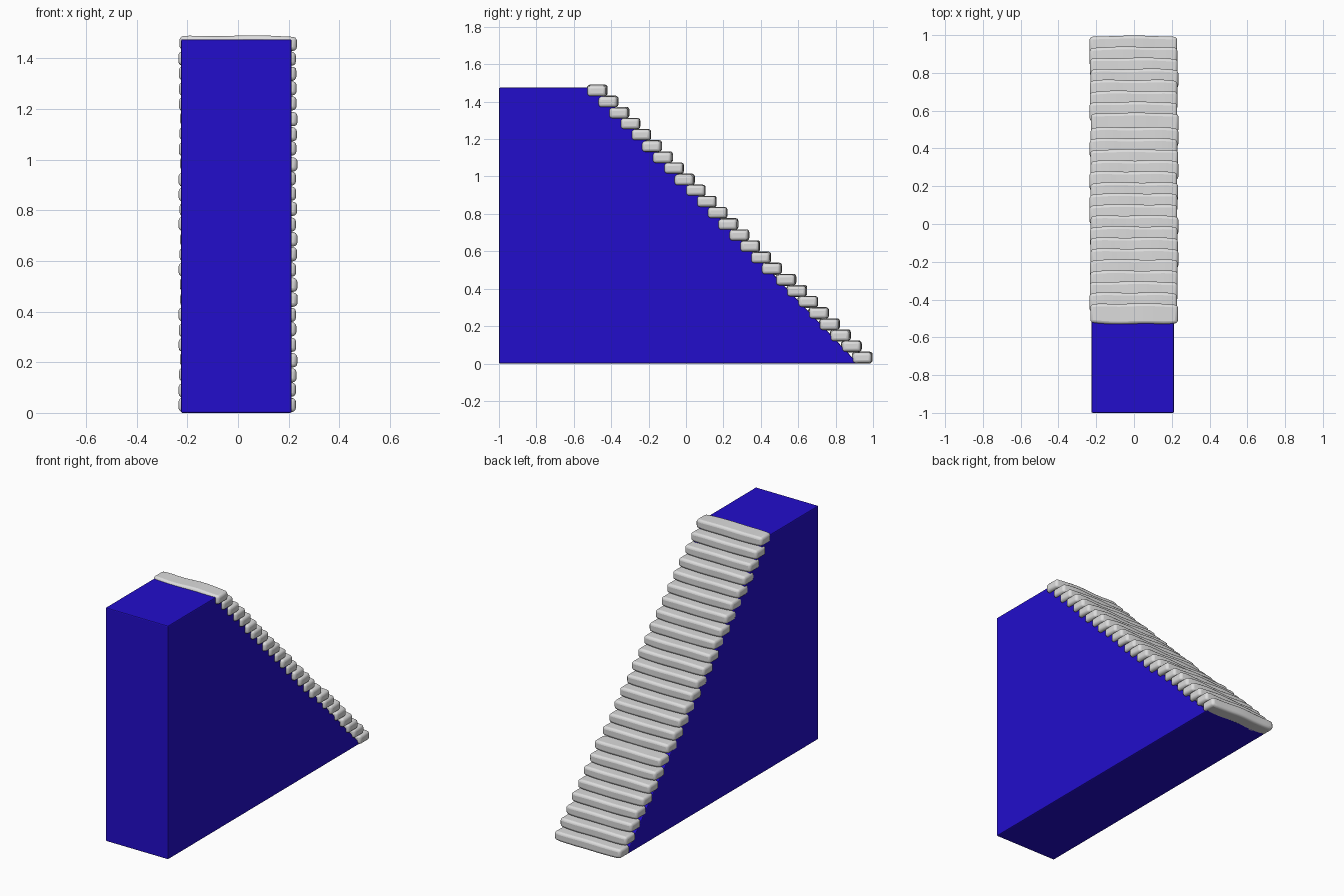
import bpy, bmesh, math, random

random.seed(4)
cube = bpy.data.objects.get("Cube")
if cube:
    bpy.data.objects.remove(cube, do_unlink=True)


def make_material(name, rgb):
    mat = bpy.data.materials.new(name)
    mat.use_nodes = True
    mat.diffuse_color = (*rgb, 1)
    mat.node_tree.nodes["Principled BSDF"].inputs["Base Color"].default_value = (*rgb, 1)
    return mat


def add_object(name, bm, mat, bevel, segments):
    bmesh.ops.recalc_face_normals(bm, faces=bm.faces)
    mesh = bpy.data.meshes.new(name)
    bm.to_mesh(mesh)
    bm.free()
    mesh.materials.append(mat)
    obj = bpy.data.objects.new(name, mesh)
    bpy.context.collection.objects.link(obj)
    mod = obj.modifiers.new("Rounded edges", "BEVEL")
    mod.width, mod.segments, mod.limit_method = bevel, segments, "ANGLE"
    mod.angle_limit = math.radians(40)
    return obj


blue = make_material("deep blue", (0.016, 0.004, 0.6))
stone = make_material("pale stone", (0.72, 0.72, 0.72))

# Solid ramp body: side profile extruded across the width
bm = bmesh.new()
profile = [(-1, 0), (0.92, 0), (-0.48, 1.475), (-1, 1.475)]
side = bm.faces.new([bm.verts.new((-0.225, y, z)) for y, z in profile])
ext = bmesh.ops.extrude_face_region(bm, geom=[side])
moved = [v for v in ext["geom"] if isinstance(v, bmesh.types.BMVert)]
bmesh.ops.translate(bm, verts=moved, vec=(0.437, 0, 0))
add_object("ramp_body", bm, blue, 0.006, 2)


# Worn stone slab, gently uneven along its length
def stone_step(index, y, z):
    half, depth, height = 0.232, 0.108, 0.061
    phase = random.uniform(0, math.tau)
    shift = random.uniform(-0.004, 0.004)
    bm = bmesh.new()
    bmesh.ops.create_cube(bm, size=1)
    length_edges = [e for e in bm.edges if abs(e.verts[0].co.x - e.verts[1].co.x) > 0.5]
    bmesh.ops.subdivide_edges(bm, edges=length_edges, cuts=11, use_grid_fill=True)
    for v in bm.verts:
        t = v.co.x * 2
        wave = 0.002 * math.sin(5 * t + phase)
        end = 1 - 0.12 * abs(t) ** 6
        v.co.x = t * half + shift
        v.co.y = y + v.co.y * depth * end + wave
        if v.co.z > 0:
            v.co.z = z + height / 2 * end + wave
        else:
            v.co.z = max(z - height / 2 * end + wave, 0)
    obj = add_object(f"step_{index + 1}", bm, stone, 0.015, 3)
    bpy.context.view_layer.objects.active = obj
    obj.select_set(True)
    bpy.ops.object.shade_smooth_by_angle(angle=math.radians(50))
    obj.select_set(False)


# Staircase climbing the sloped back, with one slightly wider tread gap
count = 25
for i in range(count):
    y = 0.942 - 0.0583 * i
    if i > 7:
        y -= 0.018
    stone_step(i, y, 0.031 + 0.0595 * i)
